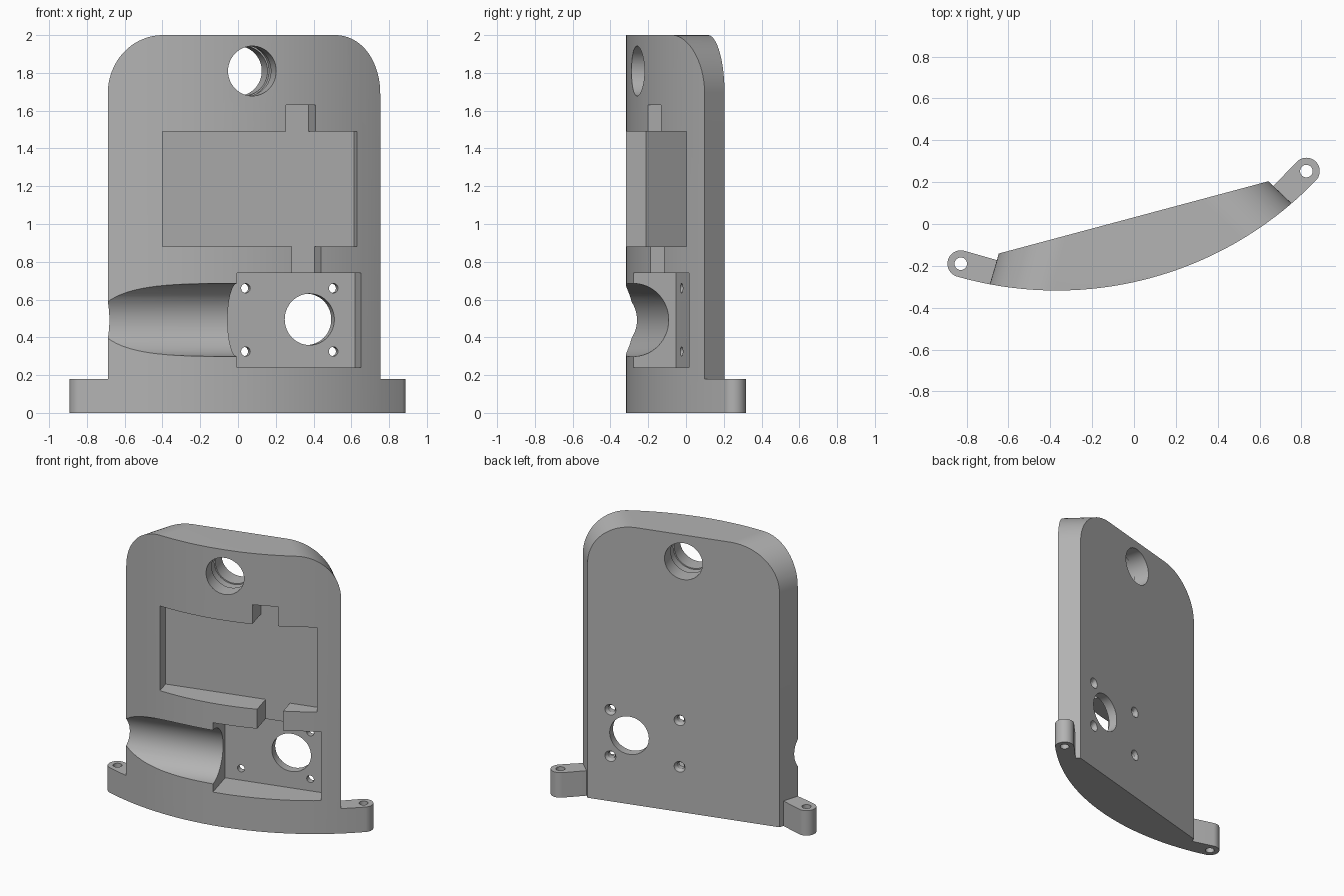
import bpy, bmesh
from math import pi, sin, cos, atan2, hypot, radians
from mathutils import Matrix, Vector

cube = bpy.data.objects.get("Cube")
if cube:
    bpy.data.objects.remove(cube)

# The panel is modelled about the axis of its curved front, then turned into place
FRONT_R = 1.723
BACK = -1.422
FLARE = 0.61          # sideways growth of the edges from back to front
BOSS_U, BOSS_R = 0.855, 0.064

grey = bpy.data.materials.new("matte_grey")
grey.use_nodes = True
grey.diffuse_color = (0.45, 0.45, 0.45, 1)
grey.node_tree.nodes["Principled BSDF"].inputs["Base Color"].default_value = (0.45, 0.45, 0.45, 1)


def loft(name, ring_a, ring_b):
    """Closed solid between two matching rings of points."""
    bm = bmesh.new()
    a = [bm.verts.new(p) for p in ring_a]
    b = [bm.verts.new(p) for p in ring_b]
    bm.faces.new(a)
    bm.faces.new(b)
    for i in range(len(a)):
        j = (i + 1) % len(a)
        bm.faces.new((a[i], a[j], b[j], b[i]))
    bmesh.ops.recalc_face_normals(bm, faces=bm.faces)
    mesh = bpy.data.meshes.new(name)
    bm.to_mesh(mesh)
    bm.free()
    mesh.materials.append(grey)
    obj = bpy.data.objects.new(name, mesh)
    bpy.context.collection.objects.link(obj)
    return obj


def upright(name, plan, z0, z1):
    return loft(name, [(x, y, z0) for x, y in plan], [(x, y, z1) for x, y in plan])


def box(name, u0, u1, v0, v1, z0, z1):
    return upright(name, [(u0, v0), (u1, v0), (u1, v1), (u0, v1)], z0, z1)


def circle(r, n):
    return [(r * cos(2 * pi * i / n), r * sin(2 * pi * i / n)) for i in range(n)]


def bore(name, u, z, v0, r0, v1, r1, n=48):
    """Round cutter running front to back."""
    return loft(name, [(u + x, v0, z + y) for x, y in circle(r0, n)],
                [(u + x, v1, z + y) for x, y in circle(r1, n)])


def combine(target, tool, operation):
    mod = target.modifiers.new("combine", "BOOLEAN")
    mod.operation = operation
    mod.solver = "EXACT"
    mod.object = tool
    bpy.context.view_layer.objects.active = target
    bpy.ops.object.modifier_apply(modifier=mod.name)
    bpy.data.objects.remove(tool)


# Slab outline with two rounded top corners
def outline(v):
    w = 0.667 + FLARE * (BACK - v)
    ru, rz = 0.34, 0.31
    arc = [(w - ru + ru * cos(a), 2 - rz + rz * sin(a))
           for a in (pi / 2 * i / 24 for i in range(25))]
    pts = [(w, 0)] + arc + [(-u, z) for u, z in reversed(arc)] + [(-w, 0)]
    return [(u, v, z) for u, z in pts]


panel = loft("curved_panel", outline(BACK), outline(-1.80))

# Mounting ears at the foot
ang = atan2(BOSS_U, -BACK)
out = Vector((sin(ang), -cos(ang)))
along = Vector((cos(ang), sin(ang)))
boss = out * hypot(BOSS_U, BACK)
for side in (-1, 1):
    plan = [boss + BOSS_R * (-cos(a) * out + sin(a) * along)
            for a in (pi * i / 24 for i in range(25))]
    far = out * 1.8
    plan += [far, far - along * 0.3, plan[0] - along * 0.3]
    ear = upright("mounting_ear", [(side * p.x, p.y) for p in plan], 0, 0.18)
    combine(panel, ear, "UNION")

# Curved front face
combine(panel, upright("front_drum", circle(FRONT_R, 256), -0.5, 2.5), "INTERSECT")

cutters = []
for side in (-1, 1):
    plan = [(side * BOSS_U + x, BACK + y) for x, y in circle(0.03, 32)]
    cutters.append(upright("ear_hole", plan, -0.1, 0.3))

# Display recess with cable notches above and below
FLOOR = -1.547
cutters += [
    box("display_recess", -0.475, 0.603, -1.9, FLOOR, 0.88, 1.49),
    box("upper_notch", 0.188, 0.356, -1.9, FLOOR, 1.4, 1.63),
    box("lower_notch", 0.22, 0.389, -1.9, FLOOR, 0.7, 0.95),
]

# Square recess and the rounded trough leading into it
PLATE = -1.486
cutters.append(box("square_recess", -0.083, 0.626, -1.9, PLATE, 0.24, 0.74))
ring = circle(0.193, 64)
cutters.append(loft("trough", [(-1.1, -1.72 + x, 0.492 + y) for x, y in ring],
                    [(0, -1.72 + x, 0.492 + y) for x, y in ring]))

# Round openings, with a groove inside the top one
cutters += [
    bore("top_hole", 0, 1.81, -1.9, 0.132, -1.3, 0.132, 64),
    bore("top_hole_groove", 0, 1.81, -1.61, 0.14, -1.54, 0.14, 64),
    bore("shaft_hole", 0.377, 0.495, -1.6, 0.136, -1.3, 0.136, 64),
]

# Four countersunk screw holes
for u in (0.027, 0.508):
    for z in (0.325, 0.66):
        cutters.append(bore("screw_hole", u, z, -1.6, 0.025, -1.3, 0.025, 24))
        cutters.append(bore("countersink", u, z, -1.45, 0.02, -1.41, 0.046, 24))

for cutter in cutters:
    combine(panel, cutter, "DIFFERENCE")

# Smooth curves, crisp edges, final placement
panel.data.transform(Matrix.Translation((-0.37, 1.405, 0)) @ Matrix.Rotation(radians(15), 4, "Z"))
bpy.ops.object.select_all(action="DESELECT")
panel.select_set(True)
bpy.context.view_layer.objects.active = panel
bpy.ops.object.shade_smooth_by_angle(angle=radians(30))
